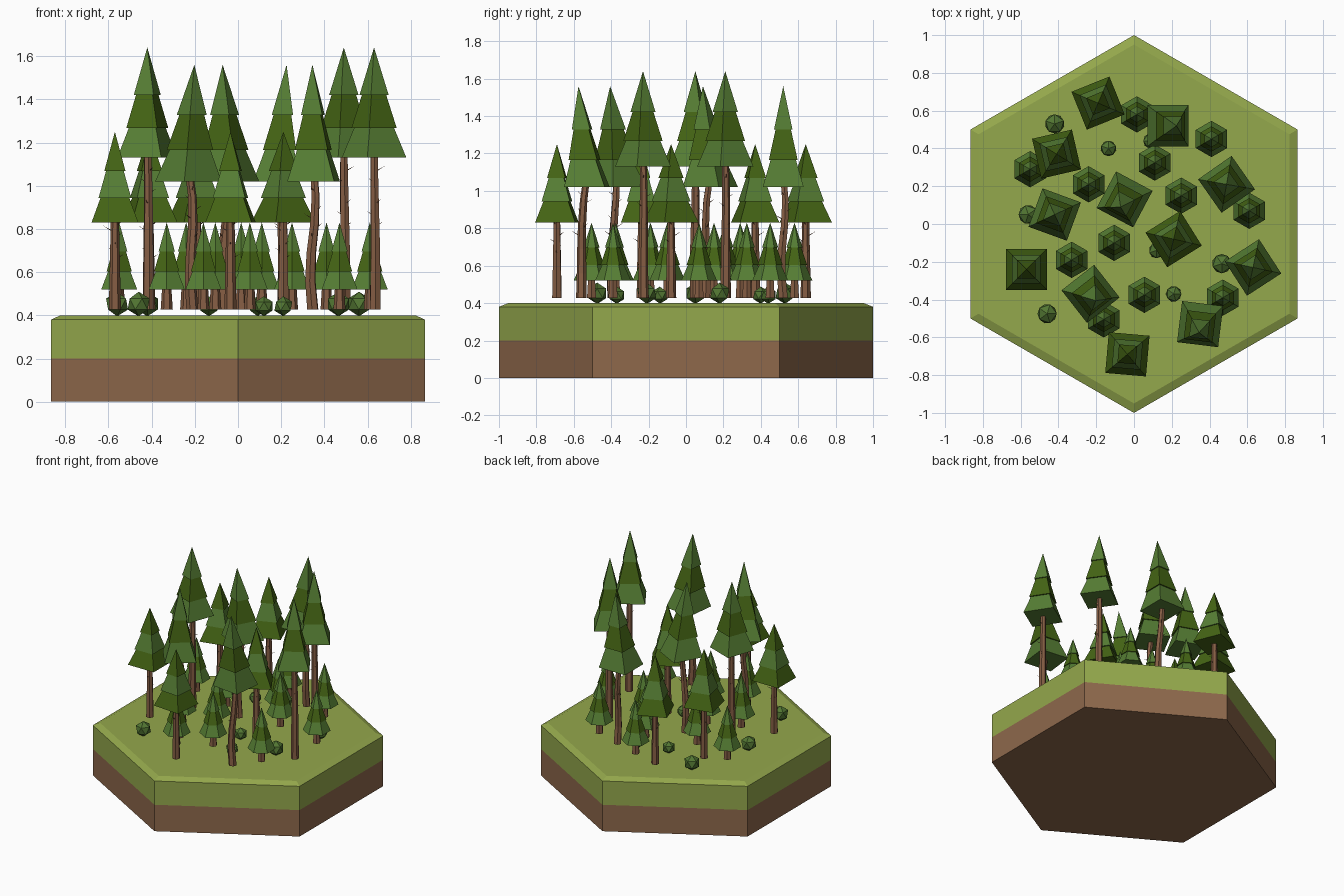
import bpy, bmesh, math, random
from mathutils import Vector

if "Cube" in bpy.data.objects:
    bpy.data.objects.remove(bpy.data.objects["Cube"])

random.seed(4)


def material(name, rgb):
    m = bpy.data.materials.new(name)
    m.diffuse_color = (*[((c / 255 + 0.055) / 1.055) ** 2.4 for c in rgb], 1)
    m.use_nodes = True
    m.node_tree.nodes["Principled BSDF"].inputs["Base Color"].default_value = m.diffuse_color
    return m


GRASS = material("grass", (148, 168, 76))
SOIL = material("soil", (142, 104, 75))
BARK = material("bark", (134, 94, 68))
PINE = material("pine_green", (86, 126, 52))
OLIVE = material("deep_olive_green", (68, 100, 20))
BUSH = material("bush_green", (82, 118, 50))
FLOOR = 0.427


def loft(bm, rings, sides, phase=0.0, mat=0):
    """Stack of polygon rings (x, y, z, radius), capped at both ends."""
    loops = []
    for x, y, z, r in rings:
        loops.append([bm.verts.new((x + r * math.cos(phase + i * math.tau / sides),
                                    y + r * math.sin(phase + i * math.tau / sides), z))
                      for i in range(sides)])
    faces = [bm.faces.new(loops[0][::-1]), bm.faces.new(loops[-1])]
    for a, b in zip(loops, loops[1:]):
        for i in range(sides):
            j = (i + 1) % sides
            faces.append(bm.faces.new((a[i], a[j], b[j], b[i])))
    for f in faces:
        f.material_index = mat


def twig(bm, start, angle, length):
    """Thin three-sided dead branch pointing outward and up."""
    s = Vector(start)
    d = Vector((math.cos(angle), math.sin(angle), 0.6)).normalized()
    side = d.orthogonal().normalized()
    other = d.cross(side)
    base = [bm.verts.new(s + 0.004 * (math.cos(a) * side + math.sin(a) * other))
            for a in (0, math.tau / 3, 2 * math.tau / 3)]
    tip = bm.verts.new(s + d * length)
    bm.faces.new(base[::-1])
    for i in range(3):
        bm.faces.new((base[i], base[(i + 1) % 3], tip))


def finish(bm, name, mats):
    bmesh.ops.remove_doubles(bm, verts=bm.verts, dist=1e-5)
    bmesh.ops.recalc_face_normals(bm, faces=bm.faces)
    me = bpy.data.meshes.new(name)
    bm.to_mesh(me)
    bm.free()
    for m in mats:
        me.materials.append(m)
    return me


def place(me, name, x, y, z=0.0, rot=0.0, scale=1.0):
    ob = bpy.data.objects.new(name, me)
    ob.location = (x, y, z)
    ob.rotation_euler.z = math.radians(rot)
    ob.scale = (scale,) * 3
    bpy.context.collection.objects.link(ob)


def make_trunk(name, top, bend, twigs):
    """Six-sided tapering trunk with an S-bend and twigs on its upper half."""
    def point(t):
        return (0.03 * bend * math.cos(t * t * math.pi / 2),
                -0.012 * bend * math.sin(t * math.tau),
                FLOOR + t * (top - FLOOR))
    bm = bmesh.new()
    loft(bm, [(*point(i / 5), 0.028 - 0.002 * i) for i in range(6)], 6)
    for i in range(twigs):
        twig(bm, point(0.5 + 0.4 * i / twigs), i * 2.4, random.uniform(0.045, 0.07))
    return finish(bm, name, [BARK])


def make_foliage(name, lo, hi, radius, sides, first, lean):
    """Three overlapping pyramid skirts in alternating greens; lean shifts the tip."""
    h = hi - lo
    bm = bmesh.new()
    # each skirt: start, end (of height), lower and upper radius (of radius)
    for i, (s, e, r0, r1) in enumerate([(0, .36, 1, .49), (.27, .63, .7, .31), (.57, 1, .45, 0)]):
        loft(bm, [(lean * s, 0, lo + h * s, radius * r0), (lean * e, 0, lo + h * e, radius * r1)],
             sides, math.pi / 4 if sides == 4 else math.pi / 2, (first + i) % 2)
    return finish(bm, name, [PINE, OLIVE])


def plant(kind, lo, hi, radius, sides, spots, first=0, bend=0.0, lean=0.0, twigs=6):
    trunk = make_trunk(kind + "_trunk", lo + 0.06, bend, twigs)
    foliage = make_foliage(kind + "_foliage", lo, hi, radius, sides, first, lean)
    for n, (x, y, *rot) in enumerate(spots, 1):
        for part, me in (("trunk", trunk), ("foliage", foliage)):
            place(me, f"{kind}_{part}_{n}", x, y, 0, rot[0] if rot else 0)


# hexagonal ground block: soil below, grass with a bevelled rim above
bm = bmesh.new()
loft(bm, [(0, 0, 0, 1), (0, 0, 0.2, 1), (0, 0, 0.38, 1), (0, 0, 0.4, 0.95)], 6, math.pi / 2)
for f in bm.faces:
    f.material_index = 1 if f.calc_center_median().z < 0.2 else 0
place(finish(bm, "ground_block", [GRASS, SOIL]), "ground_block", 0, 0)

# square pines of three heights, then the six-sided saplings
plant("tall_pine", 1.13, 1.64, 0.153, 4,
      [(.49, .21, 35), (-.42, .05, -20), (.63, -.23, 33)], bend=0.2)
plant("bent_pine", 1.02, 1.56, 0.155, 4,
      [(.18, .52), (-.05, .13, -118), (-.23, -.37, -52), (.35, -.53, -97)], bend=1, lean=0.045)
plant("medium_pine", 0.83, 1.25, 0.153, 4,
      [(-.19, .64, 22), (-.41, .37, 13), (.21, -.08, 32), (-.57, -.24), (-.035, -.69, -5)], first=1)
plant("small_pine", 0.52, 0.83, 0.096, 6,
      [(.015, .58), (.41, .45), (.11, .325), (-.55, .29), (-.24, .21), (.25, .15),
       (.61, .07), (-.105, -.1), (-.33, -.19), (.055, -.375), (.47, -.39), (-.16, -.505)], twigs=0)

# round faceted bushes, large and small
bm = bmesh.new()
bmesh.ops.create_icosphere(bm, subdivisions=1, radius=1)
bush = finish(bm, "bush", [BUSH])
large = [(-.42, .53), (-.56, .05), (.465, -.21), (-.46, -.475), (.56, .18)]
small = [(-.135, .4), (.09, .44), (.12, -.14), (.21, -.37)]
for size, r, spots in (("large", .057, large), ("small", .046, small)):
    for n, (x, y) in enumerate(spots, 1):
        place(bush, f"{size}_bush_{n}", x, y, .4 + r * .92, 18 * n, r)
